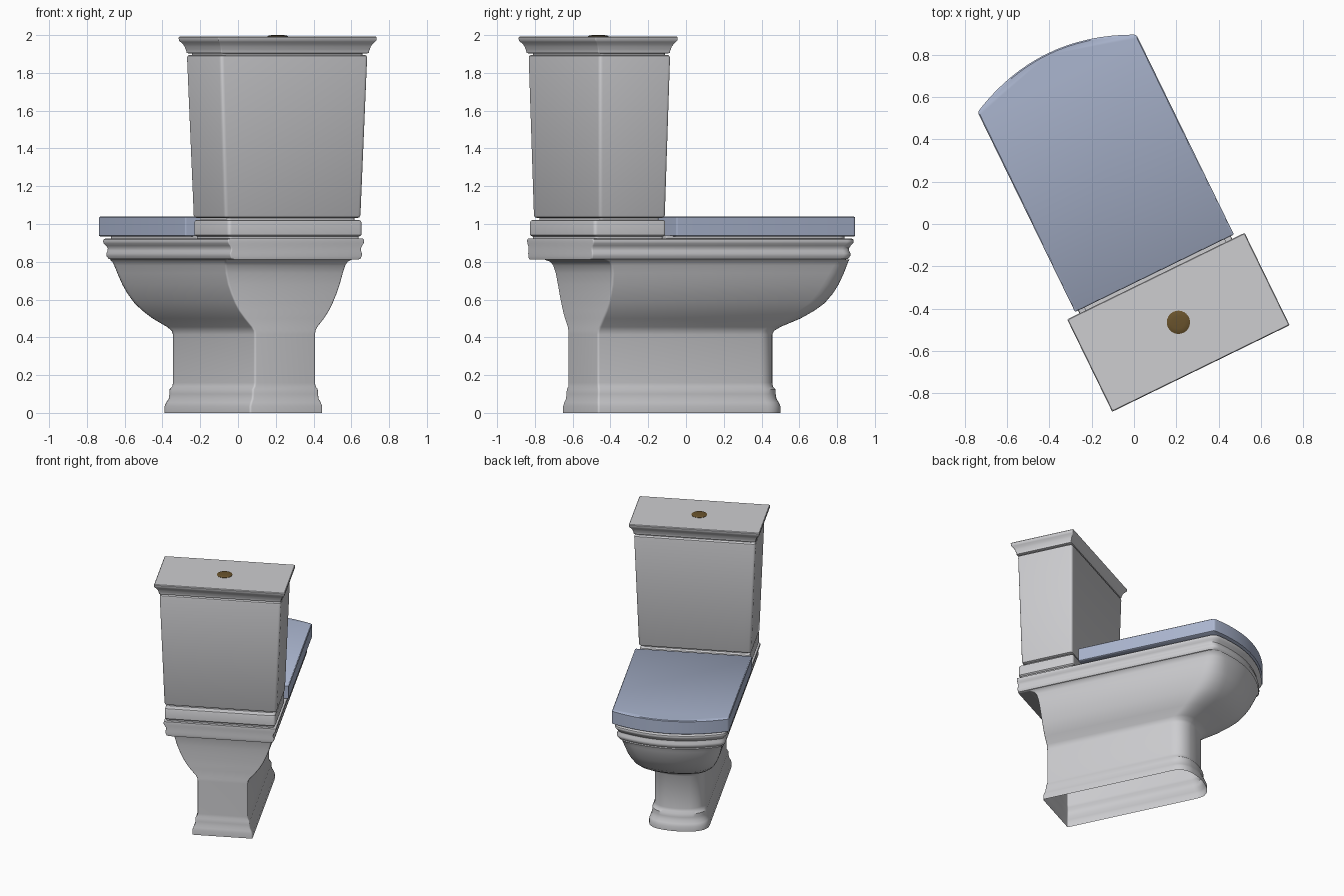
import bpy, bmesh, math
from mathutils import Matrix, Vector

if "Cube" in bpy.data.objects:
    bpy.data.objects.remove(bpy.data.objects["Cube"], do_unlink=True)

# The whole fixture stands turned about the vertical axis
PLACE = Matrix.Rotation(math.radians(26), 4, 'Z') @ Matrix.Translation((-0.015, 0, 0))


def material(name, rgb, roughness):
    mat = bpy.data.materials.new(name)
    mat.use_nodes = True
    mat.diffuse_color = (*rgb, 1)
    bsdf = mat.node_tree.nodes["Principled BSDF"]
    bsdf.inputs["Base Color"].default_value = (*rgb, 1)
    bsdf.inputs["Roughness"].default_value = roughness
    return mat


ceramic = material("grey_white_ceramic", (0.61, 0.61, 0.63), 0.4)
blue = material("pale_blue_seat", (0.41, 0.47, 0.63), 0.4)
bronze = material("dark_bronze", (0.14, 0.085, 0.025), 0.4)


def fillet(before, corner, after, steps):
    """Round a corner with a quadratic curve."""
    pts = []
    for i in range(steps + 1):
        t = i / steps
        pts.append(before * (1 - t) ** 2 + corner * 2 * t * (1 - t) + after * t * t)
    return pts


def outline(w, back, front, bow, r_front, r_back):
    """Plan outline: square back, straight sides, front bowed by bow * w."""
    def front_point(x):
        return Vector((x, front + bow * w * (1 - (x / w) ** 2)))

    half = fillet(Vector((w - r_back, back)), Vector((w, back)),
                  Vector((w, back + r_back)), 4)
    half += fillet(Vector((w, front - r_front)), Vector((w, front)),
                   front_point(w - r_front), 8)
    inner = w - r_front
    half += [front_point(inner * (1 - i / 8)) for i in range(1, 9)]
    mirrored = [Vector((-p.x, p.y)) for p in reversed(half[:-1])]
    return half + mirrored


def loft(name, mat, sections, close_bottom=True):
    """Skin a stack of (height, outline) sections."""
    bm = bmesh.new()
    rings = [[bm.verts.new((p.x, p.y, z)) for p in pts] for z, pts in sections]
    n = len(rings[0])
    for low, high in zip(rings, rings[1:]):
        for i in range(n):
            j = (i + 1) % n
            bm.faces.new((low[i], low[j], high[j], high[i]))
    bm.faces.new(rings[-1])
    if close_bottom:
        bm.faces.new(rings[0][::-1])
    bmesh.ops.recalc_face_normals(bm, faces=bm.faces)
    bm.transform(PLACE)
    mesh = bpy.data.meshes.new(name)
    bm.to_mesh(mesh)
    bm.free()
    mesh.materials.append(mat)
    obj = bpy.data.objects.new(name, mesh)
    bpy.context.collection.objects.link(obj)
    bpy.ops.object.select_all(action='DESELECT')
    obj.select_set(True)
    bpy.context.view_layer.objects.active = obj
    bpy.ops.object.shade_smooth_by_angle(angle=math.radians(38))
    return obj


def block(name, mat, rows, centre, radius=0.02):
    """Stack of rounded rectangles given as (height, half width, half depth)."""
    return loft(name, mat, [(z, outline(w, centre - d, centre + d, 0, radius, radius))
                            for z, w, d in rows])


# Pedestal and bowl: height, half width, back, front corner, front radius
BOW = 0.25
body_rows = [
    (0.00, 0.215, -0.615, 0.465, 0.08),
    (0.035, 0.215, -0.615, 0.465, 0.08),
    (0.055, 0.208, -0.612, 0.459, 0.08),
    (0.075, 0.198, -0.607, 0.450, 0.08),
    (0.10, 0.195, -0.605, 0.447, 0.08),
    (0.125, 0.194, -0.604, 0.446, 0.08),
    (0.14, 0.183, -0.60, 0.437, 0.08),
    (0.16, 0.18, -0.60, 0.435, 0.08),
    (0.415, 0.18, -0.60, 0.435, 0.08),
    (0.435, 0.183, -0.60, 0.445, 0.08),
    (0.455, 0.195, -0.597, 0.475, 0.08),
    (0.50, 0.235, -0.595, 0.575, 0.09),
    (0.54, 0.265, -0.592, 0.640, 0.10),
    (0.58, 0.288, -0.59, 0.690, 0.10),
    (0.63, 0.311, -0.59, 0.726, 0.10),
    (0.68, 0.330, -0.59, 0.752, 0.10),
    (0.74, 0.346, -0.595, 0.773, 0.09),
    (0.78, 0.355, -0.605, 0.785, 0.08),
    (0.80, 0.362, -0.62, 0.788, 0.07),
    (0.812, 0.374, -0.65, 0.790, 0.06),
]
loft("bowl_and_pedestal", ceramic,
     [(z, outline(w, b, f, BOW, r, 0.012)) for z, w, b, f, r in body_rows],
     close_bottom=False)

# Moulded rim: height and how far it sits in from the widest outline
rim_rows = [(0.812, 0.034), (0.816, 0.022), (0.83, 0.014), (0.845, 0.013),
            (0.858, 0.018), (0.872, 0.019), (0.885, 0.012), (0.897, 0.003),
            (0.908, 0), (0.918, 0.002), (0.922, 0.008)]
loft("bowl_rim", ceramic,
     [(z, outline(0.402 - s, -0.735, 0.80 - s, BOW, 0.04, 0.008)) for z, s in rim_rows])

# Seat lid on a recessed support
loft("seat_support", ceramic,
     [(z, outline(0.37, -0.29, 0.76, BOW, 0.03, 0.01)) for z in (0.915, 0.94)])
seat_rows = [(0.934, 0.005), (0.938, 0), (1.034, 0), (1.039, 0.005)]
loft("seat_lid", blue,
     [(z, outline(0.418 - s, -0.252 + s, 0.80 - s, BOW, 0.012, 0.008))
      for z, s in seat_rows])

# Tank base, neck and tapered tank
block("tank_base", ceramic,
      [(0.922, 0.385, 0.20), (0.934, 0.385, 0.20), (0.936, 0.39, 0.207),
       (0.942, 0.395, 0.212), (1.01, 0.395, 0.212), (1.018, 0.392, 0.209),
       (1.022, 0.384, 0.201)], -0.513)
block("tank_neck", ceramic, [(1.01, 0.375, 0.175), (1.05, 0.375, 0.175)], -0.505)
block("tank", ceramic,
      [(1.032, 0.39, 0.184), (1.036, 0.398, 0.192), (1.046, 0.402, 0.196),
       (1.88, 0.434, 0.211), (1.89, 0.432, 0.209), (1.896, 0.424, 0.201)], -0.503)
block("lid_neck", ceramic, [(1.88, 0.415, 0.192), (1.915, 0.415, 0.192)], -0.505)

# Tank lid with a cove moulding
block("tank_lid", ceramic,
      [(1.903, 0.428, 0.204), (1.906, 0.436, 0.212), (1.918, 0.437, 0.213),
       (1.924, 0.439, 0.215), (1.938, 0.443, 0.219), (1.952, 0.450, 0.226),
       (1.964, 0.460, 0.236), (1.972, 0.466, 0.242), (1.987, 0.467, 0.243),
       (1.992, 0.463, 0.239)], -0.51, 0.006)

# Flush button with a softly domed top
circle = [(math.cos(a), math.sin(a)) for a in (math.tau * i / 32 for i in range(32))]
loft("flush_button", bronze,
     [(z, [Vector((r * x, r * y - 0.51)) for x, y in circle])
      for z, r in ((1.985, 0.055), (1.994, 0.055), (1.998, 0.047), (2.0, 0.03))])
